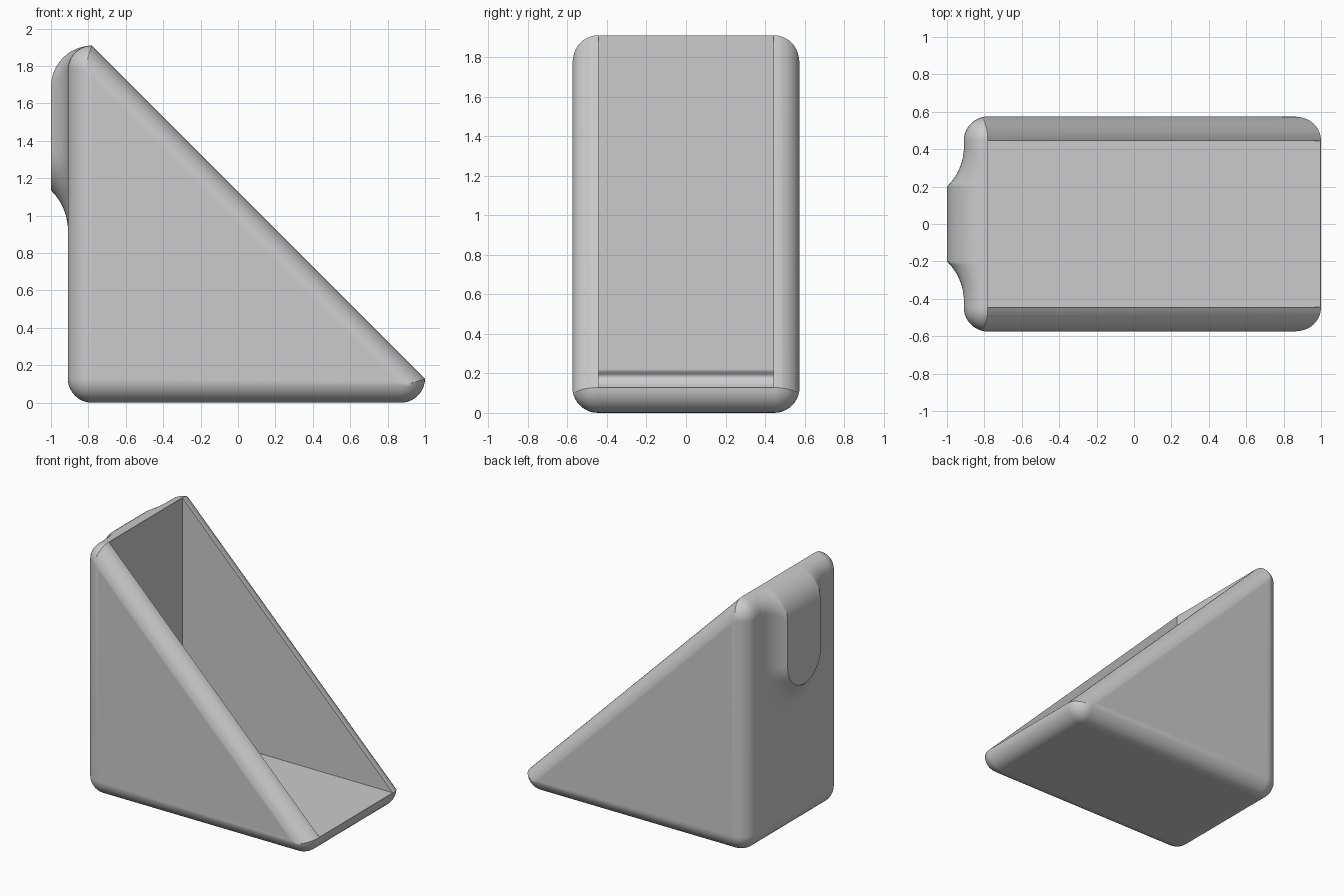
import bpy, bmesh
from math import sin, cos, pi, radians
from mathutils import Vector

if "Cube" in bpy.data.objects:
    bpy.data.objects.remove(bpy.data.objects["Cube"], do_unlink=True)

R = 0.13            # wall thickness and edge radius
HALF = 0.575        # half width
TOP = 1.91
SLOPE = 1.128       # open side lies on x + z = SLOPE
HOLE_Z = 1.335

grey = bpy.data.materials.new("light_grey")
grey.use_nodes = True
colour = (0.6, 0.6, 0.6, 1)
grey.diffuse_color = colour
grey.node_tree.nodes["Principled BSDF"].inputs["Base Color"].default_value = colour


def to_object(name, bm):
    bmesh.ops.recalc_face_normals(bm, faces=bm.faces[:])
    mesh = bpy.data.meshes.new(name)
    bm.to_mesh(mesh)
    bm.free()
    mesh.materials.append(grey)
    obj = bpy.data.objects.new(name, mesh)
    bpy.context.collection.objects.link(obj)
    return obj


def extrude_profile(points, half):
    """Prism from an xz outline, running from -half to half in y."""
    bm = bmesh.new()
    face = bm.faces.new([bm.verts.new((x, -half, z)) for x, z in points])
    out = bmesh.ops.extrude_face_region(bm, geom=[face])["geom"]
    moved = [v for v in out if isinstance(v, bmesh.types.BMVert)]
    bmesh.ops.translate(bm, verts=moved, vec=(0, 2 * half, 0))
    return bm


def bevel(bm, edges, width):
    bmesh.ops.bevel(bm, geom=edges, offset=width, segments=10, profile=0.5,
                    affect='EDGES', clamp_overlap=False)


def combine(target, other, operation):
    mod = target.modifiers.new("combine", 'BOOLEAN')
    mod.operation = operation
    mod.solver = 'EXACT'
    mod.object = other
    bpy.context.view_layer.objects.active = target
    bpy.ops.object.modifier_apply(modifier=mod.name)
    bpy.data.objects.remove(other, do_unlink=True)


# Rounded outer block
bm = extrude_profile([(-0.91, 0), (1, 0), (1, TOP), (-0.91, TOP)], HALF)
bevel(bm, bm.edges[:], R)
bracket = to_object("corner_bracket", bm)


# Flared boss around the hole, running up and over the top edge
def boss_layer(d, h, drop=0.001):
    r = R + h
    zc = TOP - drop - r
    arc = [(-0.78 - r * sin(a), zc + r * cos(a))
           for a in (pi / 2 * i / 12 for i in range(13))]
    left = [Vector((x, d, z)) for x, z in arc]
    right = [Vector((x, -d, z)) for x, z in reversed(arc)]
    bowl = [Vector((-0.78 - r, d * cos(a), HOLE_Z - d * sin(a)))
            for a in (pi * i / 32 for i in range(33))]
    return left + bowl + right


flare = 0.29
layers = [boss_layer(0.42, -0.04, 0.05), boss_layer(0.42, -0.004)]
for i in range(1, 10):
    a = 0.809 * i / 9
    layers.append(boss_layer(0.41 - flare * sin(a), flare * (1 - cos(a))))

bm = bmesh.new()
rows = [[bm.verts.new(p) for p in layer] for layer in layers]
n = len(rows[0])
for low, high in zip(rows, rows[1:]):
    for i in range(n - 1):
        bm.faces.new((low[i], low[i + 1], high[i + 1], high[i]))
for row in (rows[0], rows[-1]):
    for i in range(n // 2):
        ring = (row[i], row[i + 1], row[n - 2 - i], row[n - 1 - i])
        bm.faces.new(list(dict.fromkeys(ring)))
bm.faces.new([row[0] for row in rows] + [row[-1] for row in reversed(rows)])
combine(bracket, to_object("boss", bm), 'UNION')

# Sloping cut with rounded side edges
wedge_half = HALF + 0.001
bm = extrude_profile([(-1.3, -0.3), (SLOPE + 0.3, -0.3), (-1.3, SLOPE + 1.3)], wedge_half)
slope_edges = [e for e in bm.edges
               if abs(e.verts[0].co.y - e.verts[1].co.y) < 0.01
               and all(abs(v.co.x + v.co.z - SLOPE) < 0.01 for v in e.verts)]
bevel(bm, slope_edges, R + 0.001)
combine(bracket, to_object("slope_cutter", bm), 'INTERSECT')

# Hollow inside, with a shallow relief groove along the foot of the back wall
groove = [(-0.78 - 0.02 * sin(pi * i / 10) ** 2, 0.22 - 0.075 * i / 10) for i in range(11)]
outline = groove + [(-0.78, R), (1.4, R), (1.4, 2.3), (-0.78, 2.3)]
combine(bracket, to_object("hollow_cutter", extrude_profile(outline, 0.443)), 'DIFFERENCE')

# Screw hole through boss and back wall
circle = [(0.118 * cos(2 * pi * i / 48), 0.118 * sin(2 * pi * i / 48)) for i in range(48)]
bm = extrude_profile(circle, 0.3)
for v in bm.verts:
    v.co = Vector((v.co.y - 0.9, v.co.x, v.co.z + HOLE_Z))
combine(bracket, to_object("hole_cutter", bm), 'DIFFERENCE')

# Smooth shading with crisp inner edges
bpy.ops.object.select_all(action='DESELECT')
bracket.select_set(True)
bpy.context.view_layer.objects.active = bracket
bpy.ops.object.shade_smooth_by_angle(angle=radians(30))
weighted = bracket.modifiers.new("weighted_normals", 'WEIGHTED_NORMAL')
weighted.keep_sharp = True
